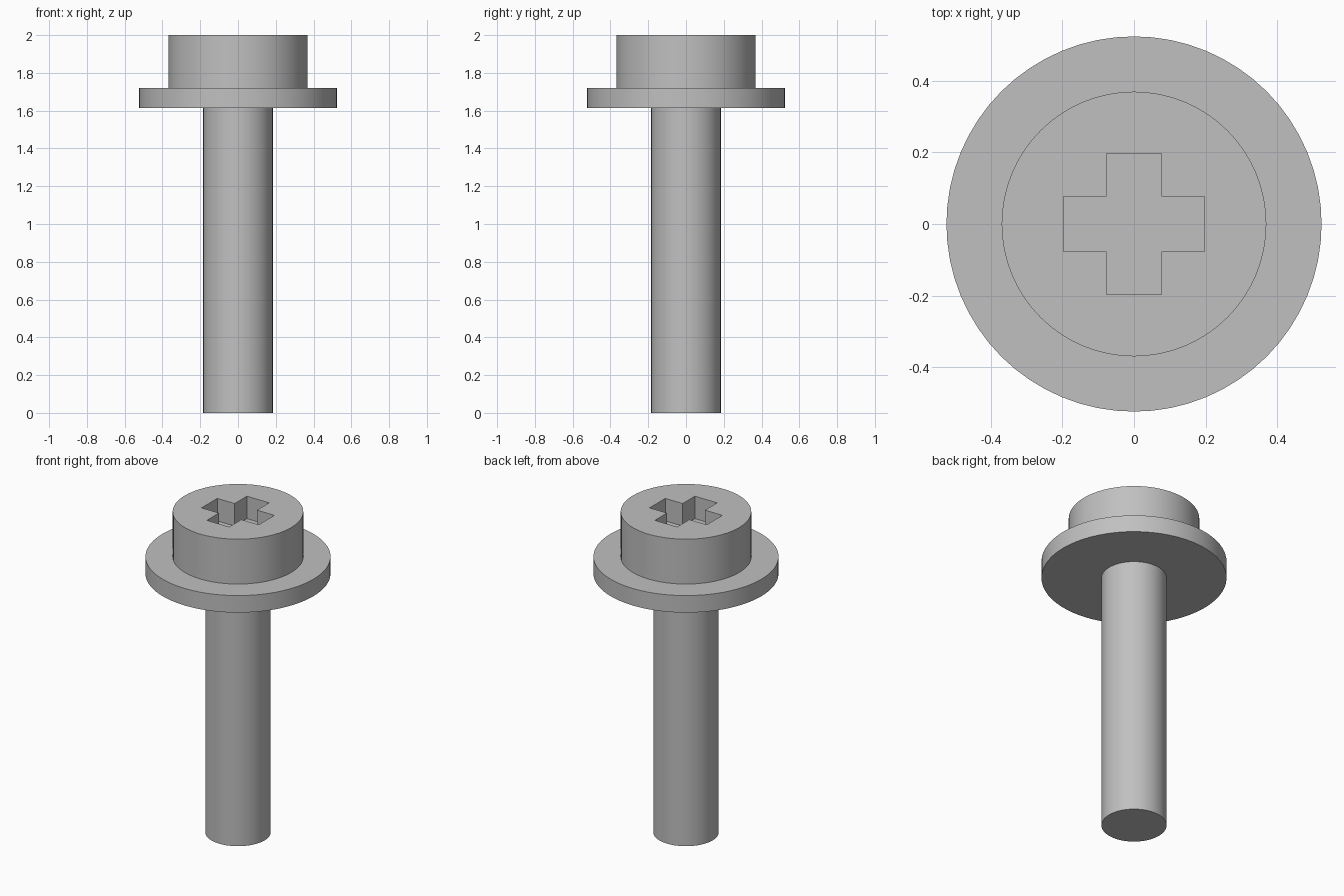
import bpy
import bmesh
from math import radians

if "Cube" in bpy.data.objects:
    bpy.data.objects.remove(bpy.data.objects["Cube"], do_unlink=True)

GREY = (0.53, 0.53, 0.53, 1.0)
steel = bpy.data.materials.new("grey steel")
steel.use_nodes = True
steel.diffuse_color = GREY
steel.node_tree.nodes["Principled BSDF"].inputs["Base Color"].default_value = GREY

SIDES = 64
WASHER_BOTTOM, HEAD_BOTTOM, TOP = 1.614, 1.72, 2.0
ARM, HALF_WIDTH, RECESS_DEPTH = 0.197, 0.077, 0.14


def activate(obj):
    bpy.ops.object.select_all(action="DESELECT")
    obj.select_set(True)
    bpy.context.view_layer.objects.active = obj


def cylinder(name, radius, bottom, top):
    bpy.ops.mesh.primitive_cylinder_add(
        vertices=SIDES, radius=radius, depth=top - bottom,
        location=(0, 0, (top + bottom) / 2))
    obj = bpy.context.object
    obj.name = name
    obj.data.materials.append(steel)
    return obj


def cross_cutter(name, bottom, top):
    # One quarter of the outline, turned four times
    quarter = [(ARM, -HALF_WIDTH), (ARM, HALF_WIDTH), (HALF_WIDTH, HALF_WIDTH)]
    outline = []
    for _ in range(4):
        outline += quarter
        quarter = [(-y, x) for x, y in quarter]
    bm = bmesh.new()
    face = bm.faces.new([bm.verts.new((x, y, bottom)) for x, y in outline])
    grown = bmesh.ops.extrude_face_region(bm, geom=[face])["geom"]
    bmesh.ops.translate(bm, vec=(0, 0, top - bottom),
                        verts=[g for g in grown if isinstance(g, bmesh.types.BMVert)])
    bmesh.ops.recalc_face_normals(bm, faces=bm.faces)
    mesh = bpy.data.meshes.new(name)
    bm.to_mesh(mesh)
    bm.free()
    mesh.materials.append(steel)
    obj = bpy.data.objects.new(name, mesh)
    bpy.context.collection.objects.link(obj)
    obj.hide_render = True
    return obj


# Shank, washer and head
shank = cylinder("shank", 0.184, 0, WASHER_BOTTOM)
washer = cylinder("washer", 0.523, WASHER_BOTTOM, HEAD_BOTTOM)
head = cylinder("head", 0.369, HEAD_BOTTOM, TOP)

# Cross-shaped driver recess
cutter = cross_cutter("recess_cutter", TOP - RECESS_DEPTH, TOP + 0.1)
cut = head.modifiers.new("recess", "BOOLEAN")
cut.operation = "DIFFERENCE"
cut.solver = "EXACT"
cut.object = cutter
activate(head)
bpy.ops.object.modifier_apply(modifier=cut.name)
bpy.data.objects.remove(cutter, do_unlink=True)

# Smooth sides with sharp rims
for part in (shank, washer, head):
    activate(part)
    bpy.ops.object.shade_smooth_by_angle(angle=radians(30))
